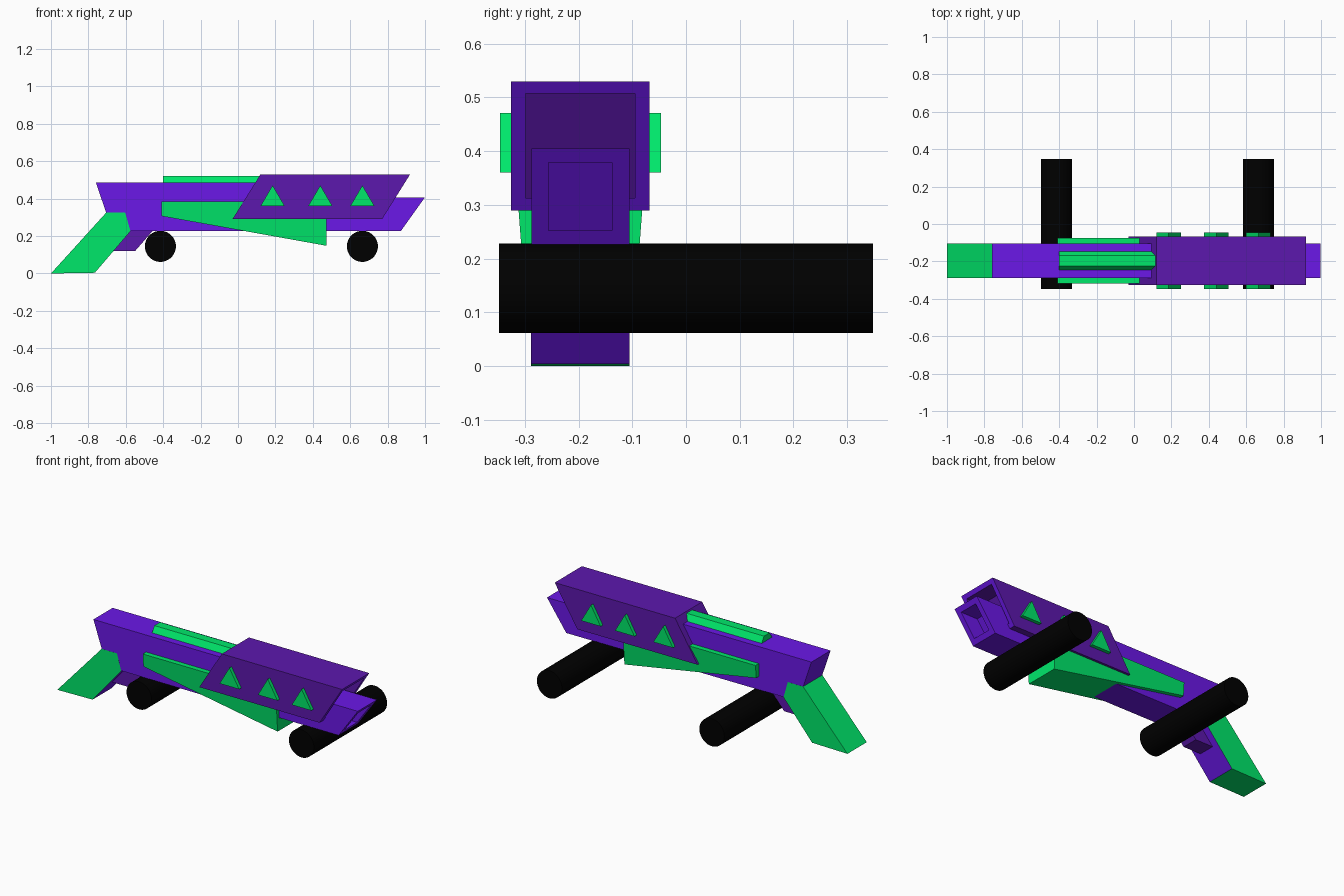
import bpy, bmesh, math
from mathutils import Vector

if "Cube" in bpy.data.objects:
    bpy.data.objects.remove(bpy.data.objects["Cube"])

CY = -0.1965  # centre plane of the blaster


def material(name, rgb):
    m = bpy.data.materials.new(name)
    m.diffuse_color = (*rgb, 1)
    m.use_nodes = True
    m.node_tree.nodes["Principled BSDF"].inputs["Base Color"].default_value = m.diffuse_color
    return m


PURPLE = material("bright purple", (0.147, 0.009, 0.80))
DARK = material("deep purple", (0.108, 0.009, 0.42))
GREEN = material("green", (0.0, 0.83, 0.15))
BLACK = material("black", (0.0, 0.0, 0.0))


def finish(bm, name, mats):
    bmesh.ops.recalc_face_normals(bm, faces=bm.faces[:])
    mesh = bpy.data.meshes.new(name)
    bm.to_mesh(mesh)
    bm.free()
    for m in mats:
        mesh.materials.append(m)
    ob = bpy.data.objects.new(name, mesh)
    bpy.context.collection.objects.link(ob)
    return ob


def prism(profile, half, centre=CY):
    """Extrude an x,z outline sideways; half may be a number or a function of z."""
    width = half if callable(half) else (lambda z: half)
    bm = bmesh.new()
    rings = [[bm.verts.new((x, centre + s * width(z), z)) for x, z in profile] for s in (-1, 1)]
    bm.faces.new(rings[0])
    bm.faces.new(rings[1][::-1])
    n = len(profile)
    for i in range(n):
        j = (i + 1) % n
        bm.faces.new((rings[0][i], rings[0][j], rings[1][j], rings[1][i]))
    bmesh.ops.recalc_face_normals(bm, faces=bm.faces[:])
    return bm


def hollow_front(bm, rim, depth):
    """Inset the foremost face and push it backwards; returns the rim faces."""
    face = max(bm.faces, key=lambda f: f.calc_center_median().x)
    rim_faces = bmesh.ops.inset_region(bm, faces=[face], thickness=rim,
                                       use_even_offset=True)["faces"]
    pit = bmesh.ops.extrude_face_region(bm, geom=[face])
    floor = [g for g in pit["geom"] if isinstance(g, bmesh.types.BMFace)]
    if face.is_valid:
        bm.faces.remove(face)
    bmesh.ops.translate(bm, verts=floor[0].verts[:], vec=Vector((-depth, 0, 0)))
    return rim_faces


# Main body with hollow muzzle
bm = prism([(-0.76, 0.487), (0.40, 0.487), (0.45, 0.405), (0.998, 0.405),
            (0.870, 0.226), (-0.58, 0.228), (-0.605, 0.325), (-0.705, 0.325)], 0.091)
hollow_front(bm, 0.032, 0.11)
finish(bm, "body", [PURPLE])

# Front cover with recessed end and bright rim
bm = prism([(-0.03, 0.29), (0.12, 0.53), (0.92, 0.53), (0.77, 0.29)], 0.129)
for f in hollow_front(bm, 0.027, 0.10):
    f.material_index = 1
finish(bm, "front_cover", [DARK, PURPLE])

# Grip, front strap in purple
bm = prism([(-1.0, 0.0), (-0.765, 0.004), (-0.575, 0.226), (-0.603, 0.325), (-0.705, 0.325)], 0.0915)
for f in bm.faces:
    if f.normal.x > 0.5 and f.normal.z < -0.3:
        f.material_index = 1
finish(bm, "grip", [GREEN, PURPLE])

# Trigger
finish(prism([(-0.68, 0.12), (-0.55, 0.12), (-0.45, 0.235), (-0.59, 0.235)], 0.05), "trigger", [DARK])

# Wedge-shaped lower guard, slightly narrower towards the bottom
finish(prism([(-0.41, 0.385), (0.474, 0.385), (0.474, 0.148), (-0.41, 0.307)],
             lambda z: 0.115 + 0.075 * (z - 0.29)), "lower_guard", [GREEN])

# Top rail with sloping sides
finish(prism([(-0.40, 0.48), (-0.40, 0.522), (0.115, 0.522), (0.115, 0.48)],
             lambda z: 0.054 if z < 0.5 else 0.027), "top_rail", [GREEN])

# Triangular studs on both sides of the cover
for i, x in enumerate((0.185, 0.44, 0.665)):
    for side, s in (("right", -1), ("left", 1)):
        finish(prism([(x - 0.065, 0.36), (x, 0.471), (x + 0.065, 0.36)], 0.0125, CY + s * 0.1375),
               f"{side}_stud_{i + 1}", [GREEN])

# Support pegs
for name, x in (("rear_peg", -0.415), ("front_peg", 0.665)):
    bpy.ops.mesh.primitive_cylinder_add(vertices=48, radius=0.083, depth=0.695,
                                        location=(x, 0, 0.145), rotation=(math.pi / 2, 0, 0))
    peg = bpy.context.object
    peg.name = name
    peg.data.materials.append(BLACK)
    bpy.ops.object.shade_smooth_by_angle()
